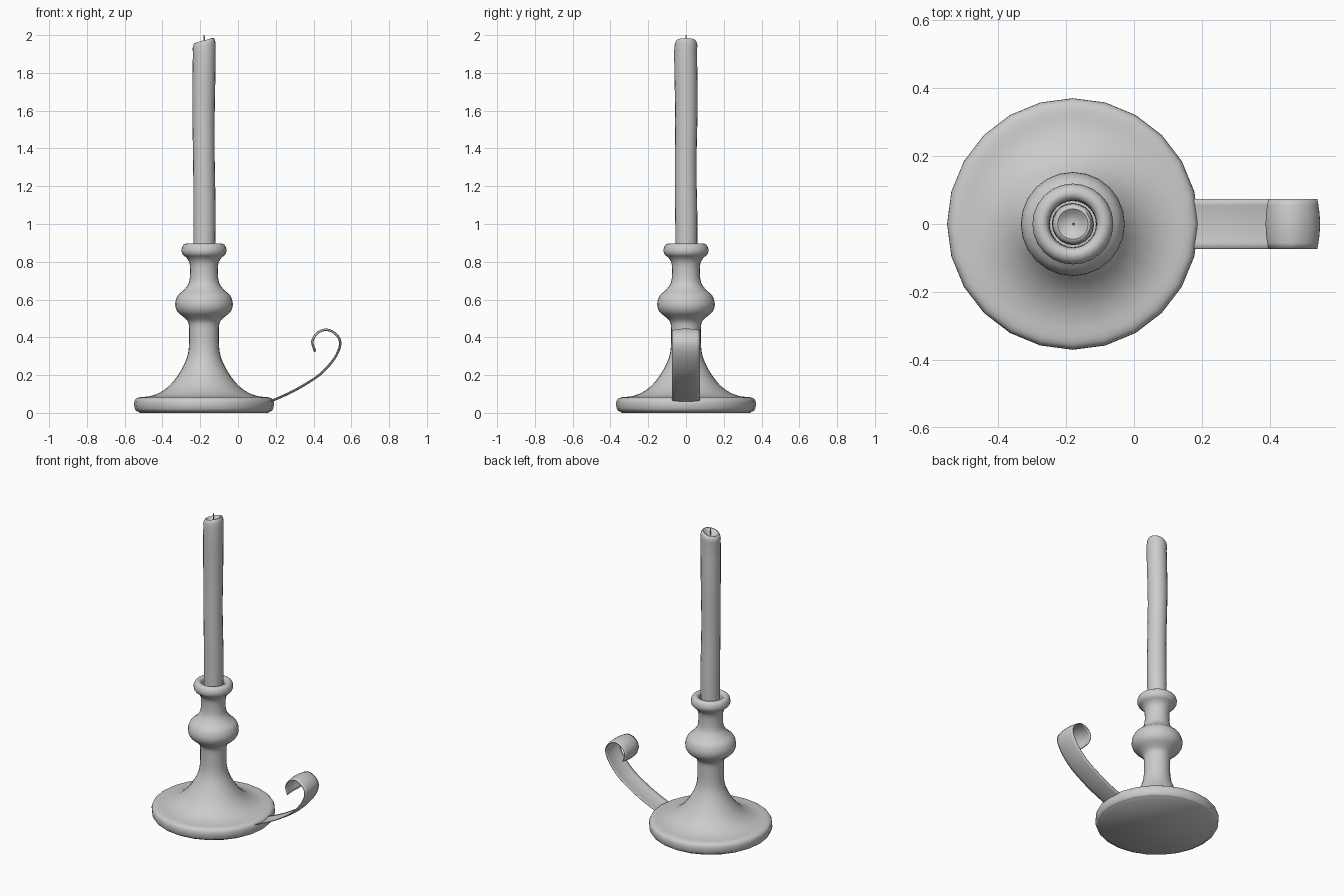
import bpy, bmesh, math
from mathutils import Vector

if "Cube" in bpy.data.objects:
    bpy.data.objects.remove(bpy.data.objects["Cube"])

CX = -0.18  # axis of the holder and candle


def spline(pts, n):
    """Smooth curve through the points, n steps per span."""
    p = [Vector(q) for q in pts]
    p = [2 * p[0] - p[1]] + p + [2 * p[-1] - p[-2]]
    out = []
    for i in range(1, len(p) - 2):
        a, b, c, d = p[i - 1:i + 3]
        for k in range(n):
            t = k / n
            out.append(0.5 * (2 * b + (c - a) * t + (2 * a - 5 * b + 4 * c - d) * t * t
                              + (3 * b - a - 3 * c + d) * t ** 3))
    return out + [p[-2]]


def finish(name, bm, angle=50):
    me = bpy.data.meshes.new(name)
    bm.to_mesh(me)
    bm.free()
    ob = bpy.data.objects.new(name, me)
    bpy.context.collection.objects.link(ob)
    bpy.ops.object.select_all(action='DESELECT')
    ob.select_set(True)
    bpy.context.view_layer.objects.active = ob
    bpy.ops.object.shade_smooth_by_angle(angle=math.radians(angle))
    return ob


def skin(name, rings, closed=True, caps=True, angle=50):
    """Join successive rows of points with quads."""
    bm = bmesh.new()
    rows = [[bm.verts.new(c) for c in r] for r in rings]
    n = len(rows[0])
    for a, b in zip(rows, rows[1:]):
        for i in range(n if closed else n - 1):
            j = (i + 1) % n
            bm.faces.new((a[i], a[j], b[j], b[i]))
    if caps:
        bm.faces.new(rows[0][::-1])
        bm.faces.new(rows[-1])
    return finish(name, bm, angle)


def ring(r, z, n, cx=CX, cy=0.0, slant=0.0):
    return [(cx + r * math.cos(a), cy + r * math.sin(a), z + slant * r * math.cos(a))
            for a in (2 * math.pi * i / n for i in range(n))]


# Turned holder: rimmed foot, flared stem, knob, lip and socket
profile = [(0.345, 0.005), (0.362, 0.014), (0.37, 0.04), (0.366, 0.068), (0.345, 0.082),
           (0.29, 0.088), (0.235, 0.107), (0.18, 0.147), (0.13, 0.212), (0.095, 0.28),
           (0.081, 0.34), (0.079, 0.42), (0.082, 0.475), (0.103, 0.503), (0.14, 0.535),
           (0.153, 0.575), (0.14, 0.62), (0.108, 0.65), (0.082, 0.685), (0.074, 0.73),
           (0.076, 0.79), (0.092, 0.82), (0.112, 0.838), (0.119, 0.86), (0.112, 0.885),
           (0.095, 0.896), (0.078, 0.891), (0.07, 0.87), (0.068, 0.80)]
pts = [Vector((0.34, 0.0))] + spline(profile, 3)
skin("candle_holder", [ring(p[0], p[1], 24) for p in pts])

# Slightly uneven candle with a slanted, dished top
rings = []
for i in range(13):
    t = i / 12
    z = 0.80 + 1.12 * t
    r = 0.057 + 0.003 * t + 0.0012 * math.sin(9 * t)
    rings.append(ring(r, z, 20, CX + 0.0025 * math.sin(7 * t), 0.002 * math.sin(11 * t), 0.2 * t ** 6))
for r, z in [(0.0605, 1.945), (0.058, 1.960), (0.052, 1.970), (0.045, 1.972),
             (0.036, 1.964), (0.024, 1.955), (0.010, 1.951)]:
    rings.append(ring(r, z, 20, slant=0.28))
skin("candle", rings)

# Wick
skin("wick", [ring(0.004, 1.94, 8), ring(0.004, 1.975, 8, CX + 0.002), ring(0.003, 2.0, 8, CX)])

# Curled strip handle, crowned across its width
path = spline([(0.165, 0.058), (0.25, 0.095), (0.328, 0.135), (0.434, 0.204), (0.51, 0.288),
               (0.541, 0.362), (0.522, 0.413), (0.471, 0.440), (0.42, 0.423), (0.394, 0.378),
               (0.408, 0.325)], 4)
rows = []
for i, p in enumerate(path):
    d = (path[min(i + 1, len(path) - 1)] - path[max(i - 1, 0)]).normalized()
    out = Vector((d.y, -d.x))
    row = []
    for k in range(9):
        s = k / 4 - 1
        q = p + out * 0.008 * (0.5 - s * s)
        row.append((q.x, 0.073 * s, q.y))
    rows.append(row)
handle = skin("handle", rows, closed=False, caps=False)
mod = handle.modifiers.new("thickness", 'SOLIDIFY')
mod.thickness = 0.005
mod.offset = 0
